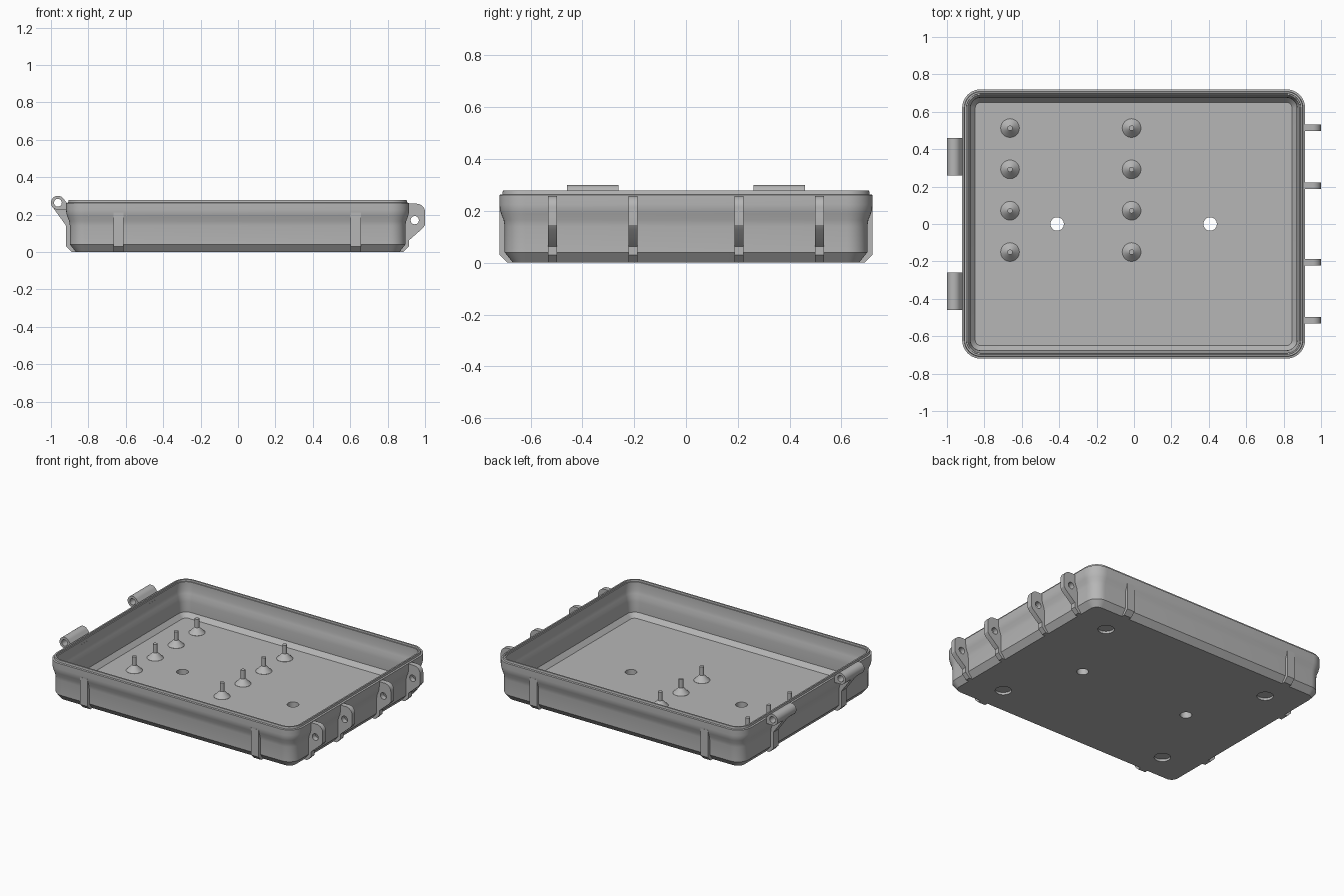
import bpy, bmesh
from math import sin, cos, pi, radians

if "Cube" in bpy.data.objects:
    bpy.data.objects.remove(bpy.data.objects["Cube"])

grey = bpy.data.materials.new("case_grey")
grey.use_nodes = True
GREY = (0.47, 0.47, 0.47, 1)
grey.diffuse_color = GREY
grey.node_tree.nodes["Principled BSDF"].inputs["Base Color"].default_value = GREY

CX = -0.002                 # tray centre in x
HX, HY, R = 0.917, 0.72, 0.1   # half sizes and corner radius of the tray


def finish(name, bm):
    bmesh.ops.recalc_face_normals(bm, faces=bm.faces)
    mesh = bpy.data.meshes.new(name)
    bm.to_mesh(mesh)
    bm.free()
    ob = bpy.data.objects.new(name, mesh)
    mesh.materials.append(grey)
    bpy.context.collection.objects.link(ob)
    return ob


def activate(ob):
    bpy.ops.object.select_all(action='DESELECT')
    ob.select_set(True)
    bpy.context.view_layer.objects.active = ob


def smooth(ob):
    activate(ob)
    bpy.ops.object.shade_smooth_by_angle(angle=radians(30))


def prism(name, points, axis, centre, width):
    """Extrude a side profile (u, z) along the x or y axis."""
    bm = bmesh.new()
    ends = []
    for v in (centre - width / 2, centre + width / 2):
        ends.append([bm.verts.new((v, u, z) if axis == 'x' else (u, v, z))
                     for u, z in points])
    a, b = ends
    bm.faces.new(a)
    bm.faces.new(b)
    n = len(points)
    for i in range(n):
        j = (i + 1) % n
        bm.faces.new((a[i], a[j], b[j], b[i]))
    return finish(name, bm)


def arc(cu, cz, r, start, end, n):
    return [(cu + r * cos(radians(start + (end - start) * i / n)),
             cz + r * sin(radians(start + (end - start) * i / n)))
            for i in range(n + 1)]


def ring_circle(r):
    return [(r * cos(2 * pi * i / 32), r * sin(2 * pi * i / 32)) for i in range(32)]


def ring_rect(inset):
    """Rounded rectangle, moved inwards by inset."""
    r = max(R - inset, 0.01)
    pts = []
    for k, (sx, sy) in enumerate(((1, 1), (-1, 1), (-1, -1), (1, -1))):
        pts += arc(sx * (HX - inset - r), sy * (HY - inset - r), r,
                   90 * k, 90 * k + 90, 10)
    return pts


def loft(name, shape, profile, x=0, y=0):
    """Skin rings along a profile of (size, z), capped at both ends."""
    bm = bmesh.new()
    rings = [[bm.verts.new((x + px, y + py, z)) for px, py in shape(s)]
             for s, z in profile]
    for a, b in zip(rings, rings[1:]):
        for i in range(len(a)):
            j = (i + 1) % len(a)
            bm.faces.new((a[i], a[j], b[j], b[i]))
    bm.faces.new(rings[0])
    bm.faces.new(rings[-1])
    return finish(name, bm)


def cut(ob, cutters):
    for c in cutters:
        c.hide_render = True
        activate(ob)
        m = ob.modifiers.new("hole", 'BOOLEAN')
        m.operation = 'DIFFERENCE'
        m.solver = 'EXACT'
        m.object = c
        bpy.ops.object.modifier_apply(modifier=m.name)
        bpy.data.objects.remove(c)


# Tray: outside bottom, flared wall, stepped rim, inside wall, floor
tray = loft("tray", ring_rect, [
    (0.052, 0), (0.02, 0.04), (0.02, 0.14), (0.016, 0.165), (0.006, 0.19),
    (0.001, 0.21), (0, 0.225), (0, 0.262), (0.011, 0.264), (0.013, 0.278),
    (0.023, 0.278), (0.024, 0.266), (0.031, 0.266), (0.031, 0.21),
    (0.036, 0.19), (0.042, 0.165), (0.045, 0.14), (0.045, 0.07), (0.07, 0.041)],
    CX)

# Floor through-holes and shallow foot recesses underneath
holes = [loft("hole_cutter", ring_circle, [(0.036, -0.1), (0.036, 0.1)], x)
         for x in (-0.411, 0.407)]
holes += [loft("recess_cutter", ring_circle, [(0.05, -0.1), (0.05, 0.016)], x, y)
          for x in (-0.632, 0.628) for y in (-0.485, 0.485)]
cut(tray, holes)
smooth(tray)

# Standoff pegs: cone foot with a thin pin
for x in (-0.663, -0.013):
    for i in range(4):
        smooth(loft("standoff_peg", ring_circle,
                    [(0.05, 0.038), (0.05, 0.042), (0.014, 0.078), (0.014, 0.135)],
                    x, 0.513 - 0.221 * i))

# Ribs on the front and back walls
for s, side in ((-1, "front"), (1, "back")):
    rib = [(0.66, 0), (0.69, 0), (0.72, 0.03), (0.72, 0.212), (0.69, 0.212), (0.69, 0.05)]
    for x in (-0.639, 0.629):
        prism(side + "_rib", [(s * u, z) for u, z in rib], 'x', x, 0.055)

# Latch lugs with pin holes
lug = ([(0.885, 0.258)] + arc(0.955, 0.213, 0.045, 90, 0, 8) + [(1.0, 0.145)]
       + [(0.988, 0.127), (0.915, 0.063), (0.915, 0.03), (0.885, 0), (0.855, 0), (0.885, 0.05)])
for y in (-0.515, -0.205, 0.205, 0.515):
    ob = prism("latch_lug", lug, 'y', y, 0.034)
    cut(ob, [prism("pin_cutter", arc(0.945, 0.17, 0.022, 0, 345, 23), 'y', y, 0.2)])
    smooth(ob)

# Hinge barrels, each carried by a rib running down the wall
BX, BZ, BR = -0.963, 0.263, 0.037
barrel = arc(BX, BZ, BR, 40, 270, 24) + [(-0.912, 0.226), (-0.912, 0.258)]
arm = [(BX - 0.026, BZ - 0.026), (-0.919, 0.14), (-0.919, 0.03), (-0.889, 0),
       (-0.86, 0), (-0.887, 0.05), (-0.887, 0.245), (BX, 0.245)]
for y in (-0.36, 0.36):
    for name, shape, width in (("hinge_barrel", barrel, 0.2), ("hinge_arm", arm, 0.055)):
        ob = prism(name, shape, 'y', y, width)
        cut(ob, [prism("pin_cutter", arc(BX, BZ, 0.021, 0, 345, 23), 'y', y, 0.4)])
        smooth(ob)
